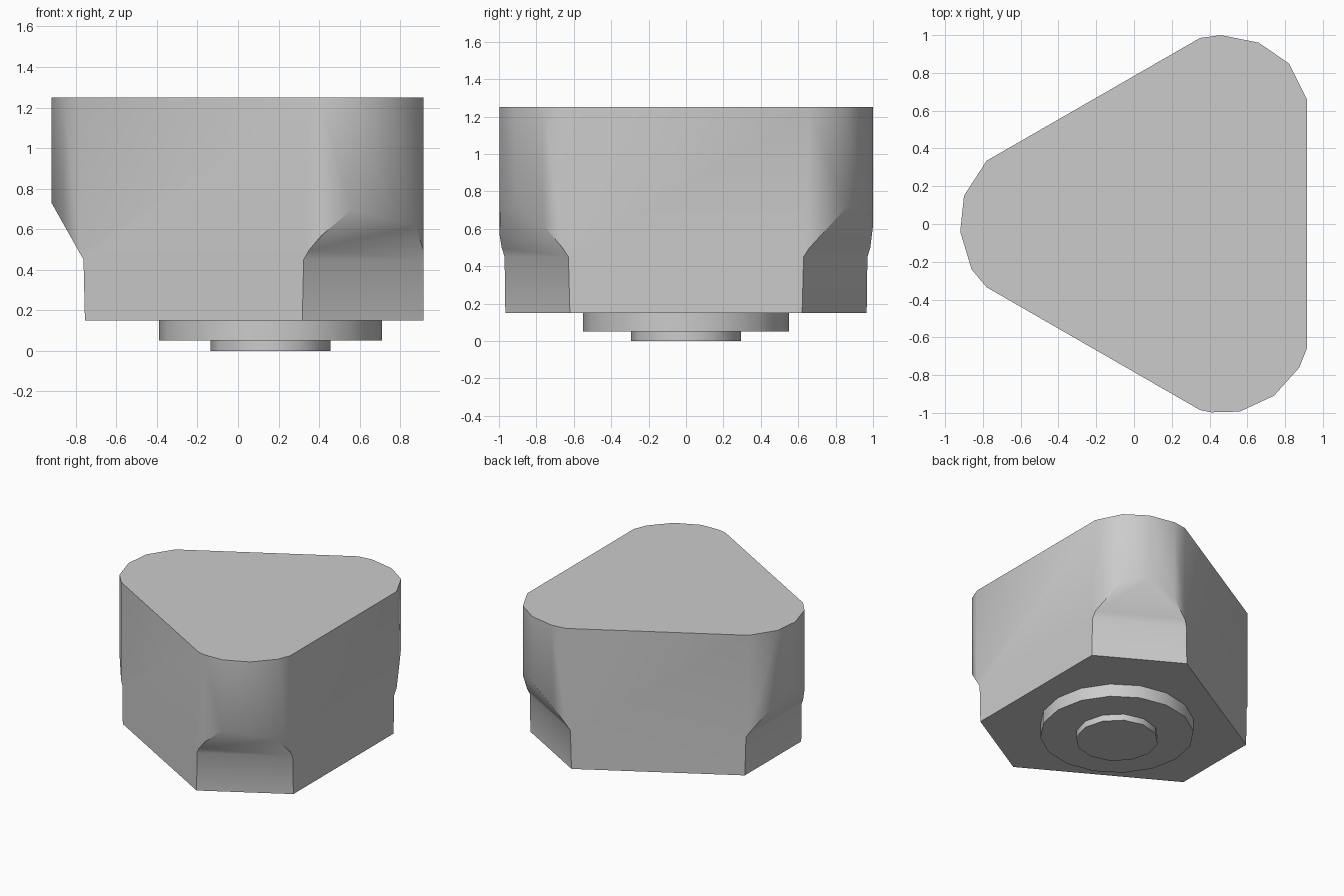
import bpy
import bmesh
import math
from mathutils import Matrix, Vector

if "Cube" in bpy.data.objects:
    bpy.data.objects.remove(bpy.data.objects["Cube"], do_unlink=True)

AXIS_X = 0.16

grey = bpy.data.materials.new("light_grey")
grey.use_nodes = True
colour = (0.6, 0.6, 0.6, 1)
grey.diffuse_color = colour
grey.node_tree.nodes["Principled BSDF"].inputs["Base Color"].default_value = colour


def make_prism(name, points, offset):
    """Extrude a closed planar outline along offset."""
    bm = bmesh.new()
    face = bm.faces.new([bm.verts.new(p) for p in points])
    top = bmesh.ops.extrude_face_region(bm, geom=[face])["geom"]
    bmesh.ops.translate(bm, vec=offset,
                        verts=[v for v in top if isinstance(v, bmesh.types.BMVert)])
    bmesh.ops.recalc_face_normals(bm, faces=bm.faces)
    mesh = bpy.data.meshes.new(name)
    bm.to_mesh(mesh)
    bm.free()
    obj = bpy.data.objects.new(name, mesh)
    bpy.context.collection.objects.link(obj)
    mesh.materials.append(grey)
    return obj


def activate(obj):
    bpy.ops.object.select_all(action="DESELECT")
    obj.select_set(True)
    bpy.context.view_layer.objects.active = obj


def smooth(obj, degrees):
    activate(obj)
    bpy.ops.object.shade_smooth_by_angle(angle=math.radians(degrees))


# Body: triangle with rounded corners
outline = [(0.915, -0.66), (0.915, 0.66), (0.82, 0.85), (0.66, 0.96), (0.46, 1.0),
           (0.35, 0.985), (-0.78, 0.335), (-0.90, 0.15), (-0.92, -0.04),
           (-0.86, -0.24), (-0.78, -0.335), (0.35, -0.985), (0.41, -0.997),
           (0.56, -0.993), (0.74, -0.91), (0.875, -0.76)]
body = make_prism("body", [(x, y, 0.15) for x, y in outline], (0, 0, 1.1))

# Notch at the foot of each corner: near-vertical wall, then an outward slope
notch = [(0.915, 0.0), (0.915, 0.15), (0.922, 0.45), (1.204, 0.95), (1.5, 0.95), (1.5, 0.0)]
for i in range(3):
    turn = Matrix.Rotation(math.radians(60 + 120 * i), 3, "Z")
    centre = Vector((AXIS_X, 0, 0))
    cutter = make_prism("corner_notch_cutter",
                        [centre + turn @ Vector((r, -0.8, z)) for r, z in notch],
                        turn @ Vector((0, 1.6, 0)))
    cutter.hide_render = True
    cut = body.modifiers.new("corner_notch", "BOOLEAN")
    cut.operation = "DIFFERENCE"
    cut.solver = "EXACT"
    cut.object = cutter
    activate(body)
    bpy.ops.object.modifier_apply(modifier=cut.name)
    bpy.data.objects.remove(cutter, do_unlink=True)
smooth(body, 35)


# Stepped round base under the body
def disc(name, radius, sides, bottom, top):
    ring = [(AXIS_X + radius * math.cos(math.tau * i / sides),
             radius * math.sin(math.tau * i / sides), bottom) for i in range(sides)]
    smooth(make_prism(name, ring, (0, 0, top - bottom)), 40)


disc("base_flange", 0.55, 16, 0.05, 0.15)
disc("base_boss", 0.295, 12, 0.0, 0.05)
